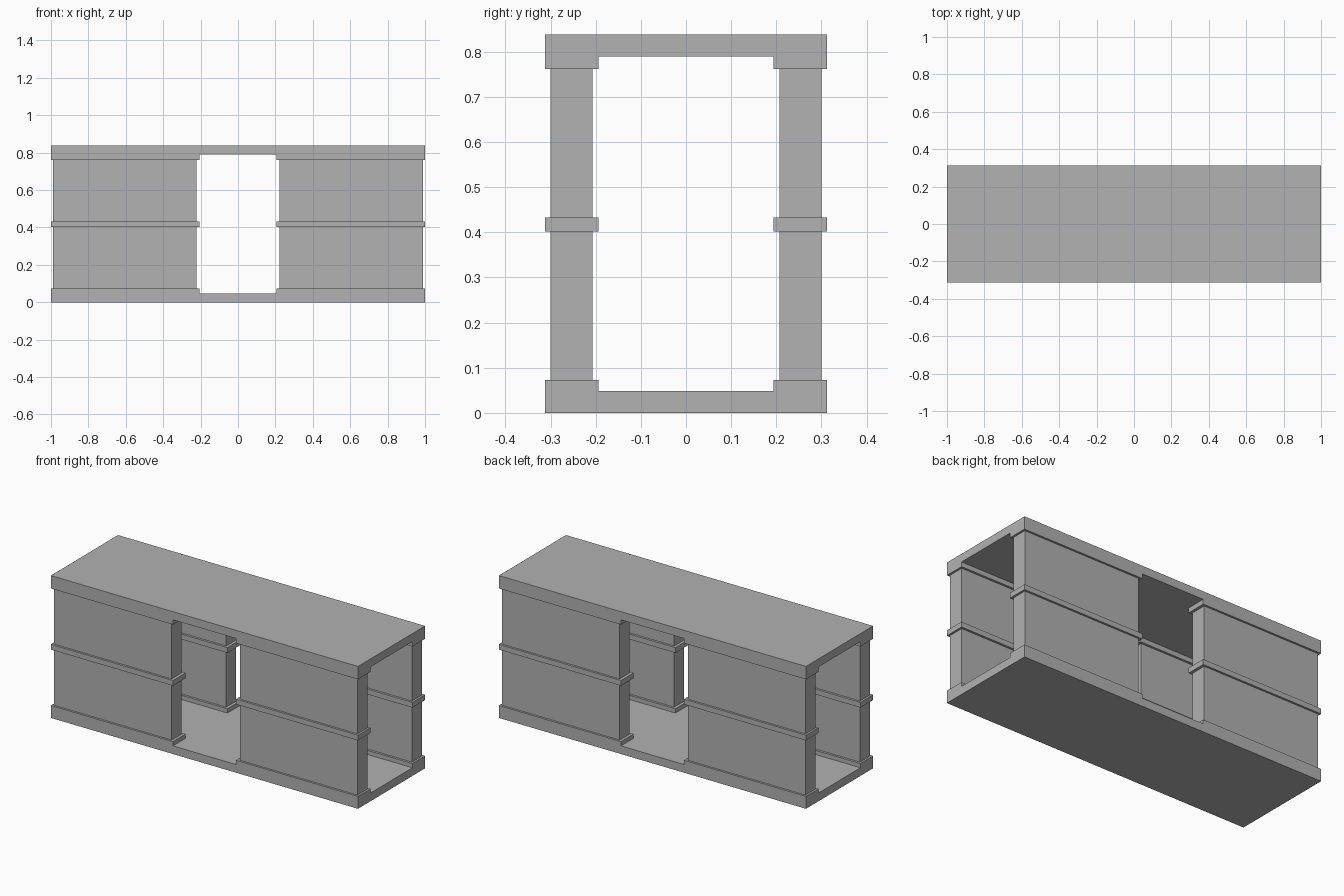
import bpy

cube = bpy.data.objects.get("Cube")
if cube:
    bpy.data.objects.remove(cube, do_unlink=True)

grey = bpy.data.materials.new("plain_grey")
grey.use_nodes = True
colour = (0.445, 0.445, 0.445, 1)
grey.diffuse_color = colour
grey.node_tree.nodes["Principled BSDF"].inputs["Base Color"].default_value = colour


def box(name, x, y, z):
    """Add a box spanning the given (low, high) ranges."""
    spans = (x, y, z)
    bpy.ops.mesh.primitive_cube_add(size=1, location=[(a + b) / 2 for a, b in spans])
    obj = bpy.context.object
    obj.name = name
    obj.scale = [b - a for a, b in spans]
    bpy.ops.object.transform_apply(location=False, rotation=False, scale=True)
    obj.data.materials.append(grey)
    return obj


def mirrored(span, sign):
    return tuple(sorted(v * sign for v in span))


HEIGHT, SLAB, DEPTH = 0.838, 0.048, 0.312

# Floor and roof slabs
box("floor_slab", (-1, 1), (-DEPTH, DEPTH), (0, SLAB))
box("roof_slab", (-1, 1), (-DEPTH, DEPTH), (HEIGHT - SLAB, HEIGHT))

# Four wall panels, each with a base, middle and top rail
rails = {
    "base_rail": (SLAB, 0.073),
    "middle_rail": (0.402, 0.433),
    "top_rail": (0.762, HEIGHT - SLAB),
}
for side, sx in (("left", 1), ("right", -1)):
    for face, sy in (("front", -1), ("back", 1)):
        label = f"{face}_{side}"
        box(f"{label}_wall", mirrored((0.222, 0.988), sx),
            mirrored((0.207, 0.3), sy), (SLAB, HEIGHT - SLAB))
        for rail, heights in rails.items():
            box(f"{label}_{rail}", mirrored((0.205, 1), sx),
                mirrored((0.194, DEPTH), sy), heights)
